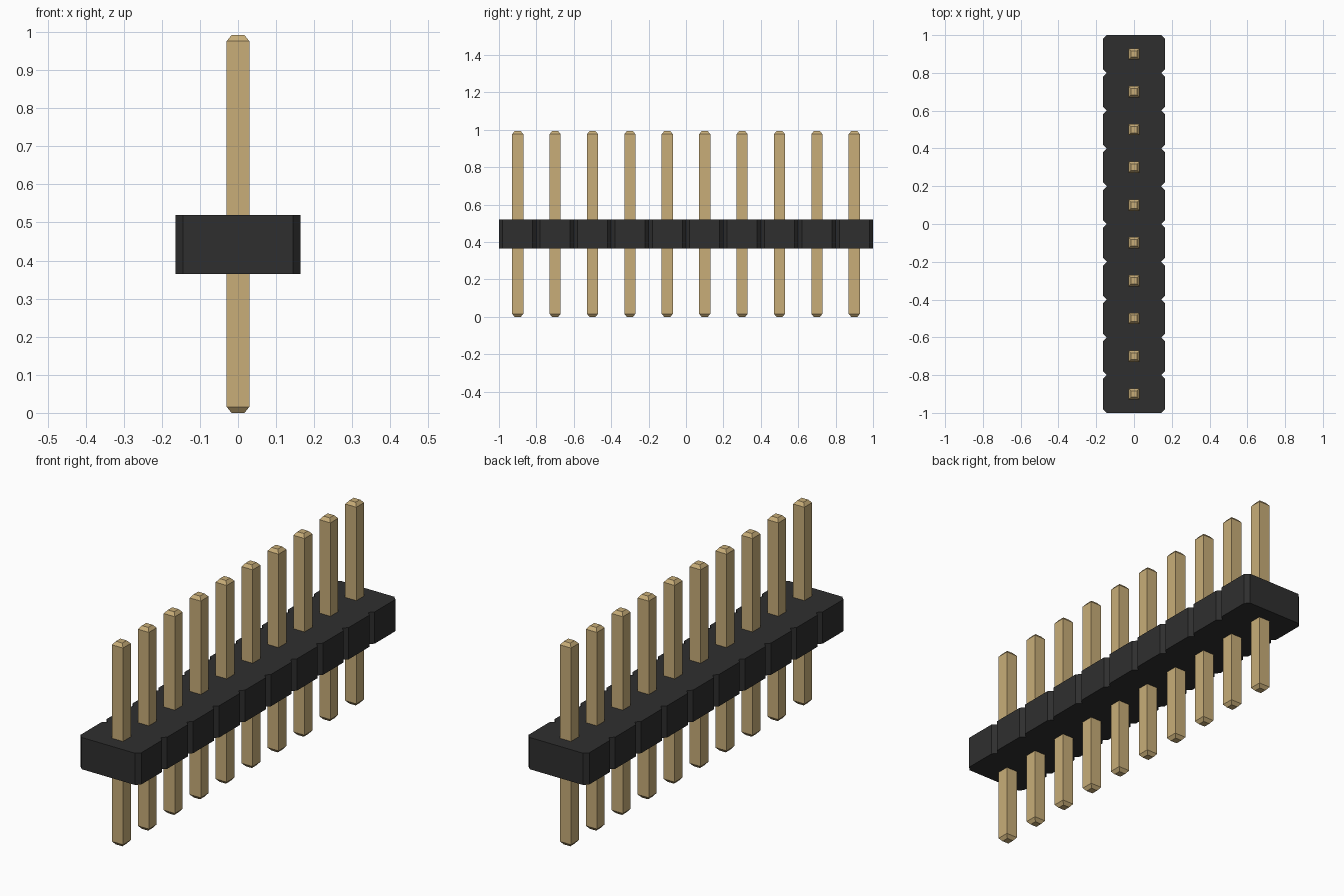
import bpy
import bmesh

if "Cube" in bpy.data.objects:
    bpy.data.objects.remove(bpy.data.objects["Cube"], do_unlink=True)

COUNT, PITCH = 10, 0.2
HALF_X, CHAMFER = 0.164, 0.02
BASE_Z, TOP_Z = 0.365, 0.52
PIN_HALF, TIP_HALF, PIN_TOP, TIP = 0.03, 0.017, 0.992, 0.016


def material(name, color):
    mat = bpy.data.materials.new(name)
    mat.use_nodes = True
    mat.diffuse_color = color
    mat.node_tree.nodes["Principled BSDF"].inputs["Base Color"].default_value = color
    return mat


def loft(name, rings, mat):
    """Join equal-sized rings of points with side faces and cap both ends."""
    bm = bmesh.new()
    loops = [[bm.verts.new(p) for p in ring] for ring in rings]
    n = len(loops[0])
    for low, high in zip(loops, loops[1:]):
        for i in range(n):
            j = (i + 1) % n
            bm.faces.new((low[i], low[j], high[j], high[i]))
    bm.faces.new(loops[0][::-1])
    bm.faces.new(loops[-1])
    bmesh.ops.recalc_face_normals(bm, faces=bm.faces)
    mesh = bpy.data.meshes.new(name)
    bm.to_mesh(mesh)
    bm.free()
    mesh.materials.append(mat)
    obj = bpy.data.objects.new(name, mesh)
    bpy.context.collection.objects.link(obj)
    return obj


plastic = material("black_plastic", (0.028, 0.028, 0.028, 1))
brass = material("pale_gold_metal", (0.58, 0.42, 0.19, 1))
centers = [(i - (COUNT - 1) / 2) * PITCH for i in range(COUNT)]

# Housing: one outline with chamfered corners on every cell, extruded upward
right_edge = []
for y in centers:
    half = PITCH / 2
    right_edge += [(HALF_X - CHAMFER, y - half), (HALF_X, y - half + CHAMFER),
                   (HALF_X, y + half - CHAMFER)]
right_edge.append((HALF_X - CHAMFER, COUNT * PITCH / 2))
outline = right_edge + [(-x, y) for x, y in reversed(right_edge)]
loft("housing", [[(x, y, z) for x, y in outline] for z in (BASE_Z, TOP_Z)], plastic)

# Pins: square posts with tapered tips, sharing one mesh
levels = [(0, TIP_HALF), (TIP, PIN_HALF), (PIN_TOP - TIP, PIN_HALF), (PIN_TOP, TIP_HALF)]
rings = [[(-h, -h, z), (h, -h, z), (h, h, z), (-h, h, z)] for z, h in levels]
first_pin = loft("pin_1", rings, brass)
first_pin.location.y = centers[0]
for number, y in enumerate(centers[1:], 2):
    pin = bpy.data.objects.new(f"pin_{number}", first_pin.data)
    pin.location.y = y
    bpy.context.collection.objects.link(pin)
